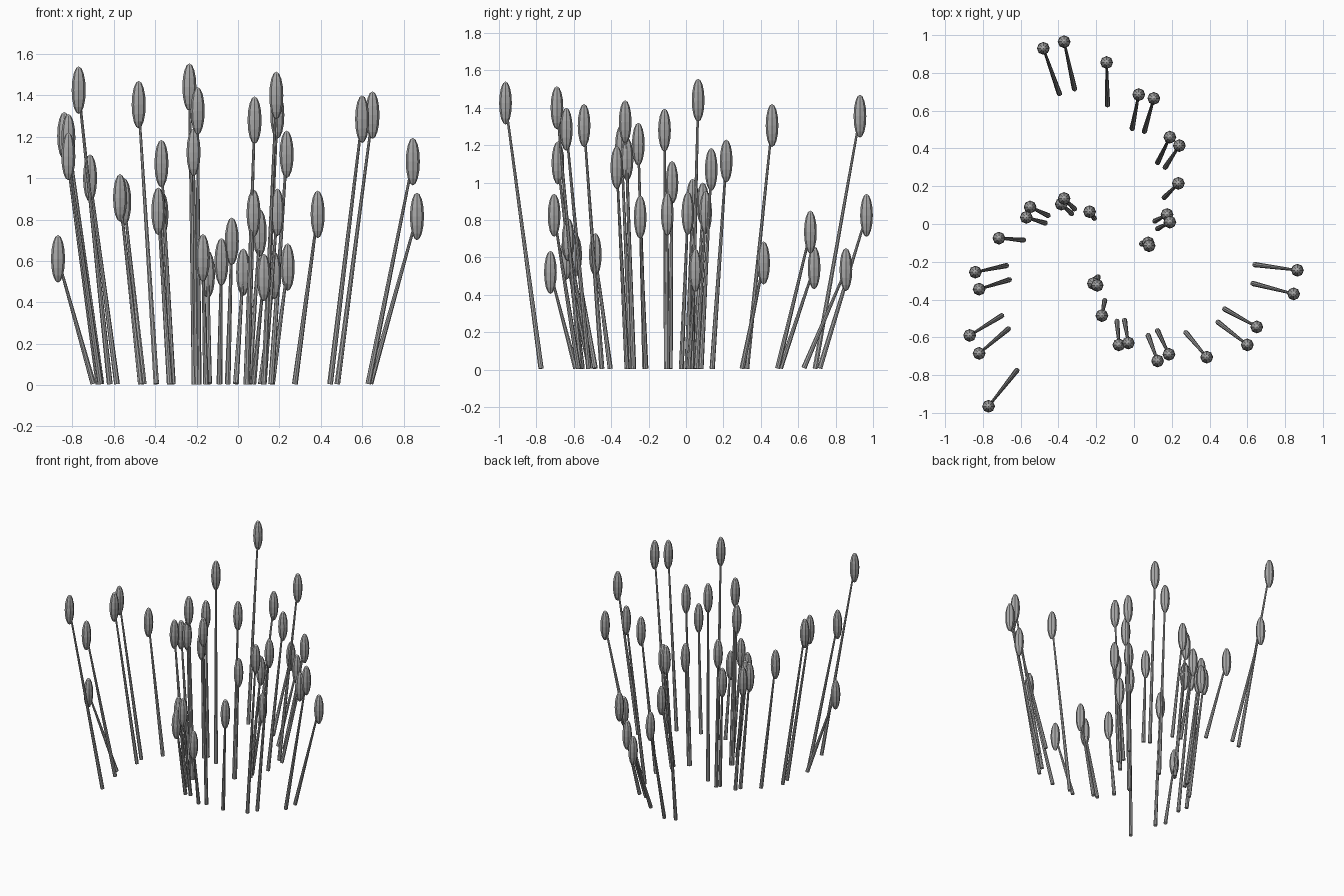
import bpy, bmesh, math
from mathutils import Vector, Matrix

cube = bpy.data.objects.get("Cube")
if cube:
    bpy.data.objects.remove(cube, do_unlink=True)

HEAD_HEIGHT = 0.23
HEAD_RADIUS = 0.034
FOOT_RADIUS = 0.014
NECK_RADIUS = 0.006

grey = bpy.data.materials.new("reed_grey")
grey.use_nodes = True
colour = (0.4, 0.4, 0.4, 1)
grey.diffuse_color = colour
grey.node_tree.nodes["Principled BSDF"].inputs["Base Color"].default_value = colour


def add_object(name, bm):
    mesh = bpy.data.meshes.new(name)
    bm.to_mesh(mesh)
    bm.free()
    mesh.materials.append(grey)
    obj = bpy.data.objects.new(name, mesh)
    bpy.context.collection.objects.link(obj)


def add_stem(name, foot, neck):
    # Tapered stalk leaning from the ground into the seed head
    bm = bmesh.new()
    axis = neck - foot
    place = Matrix.Translation((foot + neck) / 2) @ axis.to_track_quat("Z", "Y").to_matrix().to_4x4()
    bmesh.ops.create_cone(bm, cap_ends=True, segments=8, radius1=FOOT_RADIUS,
                          radius2=NECK_RADIUS, depth=axis.length, matrix=place)
    add_object(name, bm)


def add_head(name, centre):
    # Upright faceted seed head
    bm = bmesh.new()
    shape = Matrix.Diagonal((HEAD_RADIUS, HEAD_RADIUS, HEAD_HEIGHT / 2, 1))
    bmesh.ops.create_uvsphere(bm, u_segments=8, v_segments=8, radius=1,
                              matrix=Matrix.Translation(centre) @ shape)
    add_object(name, bm)


# Groups of reeds: foot x, foot y, head x, head y, head top
back_reeds = [
    (-.395, .69, -.48, .93, 1.47), (-.315, .715, -.37, .965, .94),
    (-.14, .63, -.145, .855, .65), (-.01, .505, .025, .685, .66),
    (.055, .49, .105, .665, .85), (.125, .325, .19, .46, 1.42),
    (.165, .3, .24, .415, .685),
]
middle_reeds = [
    (.16, .14, .235, .215, 1.23), (.11, .015, .175, .05, .645),
    (.125, -.025, .19, .01, .95), (.04, -.105, .08, -.115, 1.395),
    (.045, -.1, .075, -.1, .945), (-.2, -.285, -.215, -.315, 1.24),
    (-.19, -.28, -.195, -.325, 1.44),
]
front_reeds = [
    (-.155, -.405, -.17, -.485, .73), (-.09, -.515, -.08, -.64, .71),
    (-.05, -.51, -.03, -.63, .81), (.075, -.59, .125, -.725, .635),
    (.125, -.565, .185, -.69, 1.515), (.275, -.575, .385, -.705, .94),
]
left_reeds = [
    (.445, -.52, .6, -.64, 1.4), (.48, -.45, .65, -.545, 1.42),
    (.63, -.315, .845, -.37, 1.195), (.64, -.215, .865, -.245, .93),
]
right_reeds = [
    (-.21, .03, -.235, .065, 1.555), (-.315, .08, -.37, .135, 1.185),
    (-.33, .055, -.385, .105, .955), (-.455, .045, -.55, .09, 1),
    (-.47, .005, -.57, .035, 1.02), (-.585, -.085, -.715, -.075, 1.115),
    (-.675, -.22, -.84, -.255, 1.32), (-.66, -.295, -.82, -.345, 1.31),
    (-.7, -.485, -.87, -.59, .725), (-.665, -.555, -.82, -.685, 1.22),
    (-.62, -.775, -.77, -.965, 1.54),
]

groups = {"back": back_reeds, "middle": middle_reeds, "front": front_reeds,
          "left": left_reeds, "right": right_reeds}
for group, reeds in groups.items():
    for i, (fx, fy, hx, hy, top) in enumerate(reeds, 1):
        centre = Vector((hx, hy, top - HEAD_HEIGHT / 2))
        foot = Vector((fx, fy, 0))
        lean = (centre - foot).normalized()
        # Lift the foot so the tilted rim just touches the ground
        foot.z = FOOT_RADIUS * math.sqrt(1 - lean.z ** 2) + 0.003
        add_stem(f"{group}_stem_{i}", foot, centre)
        add_head(f"{group}_seed_head_{i}", centre)
